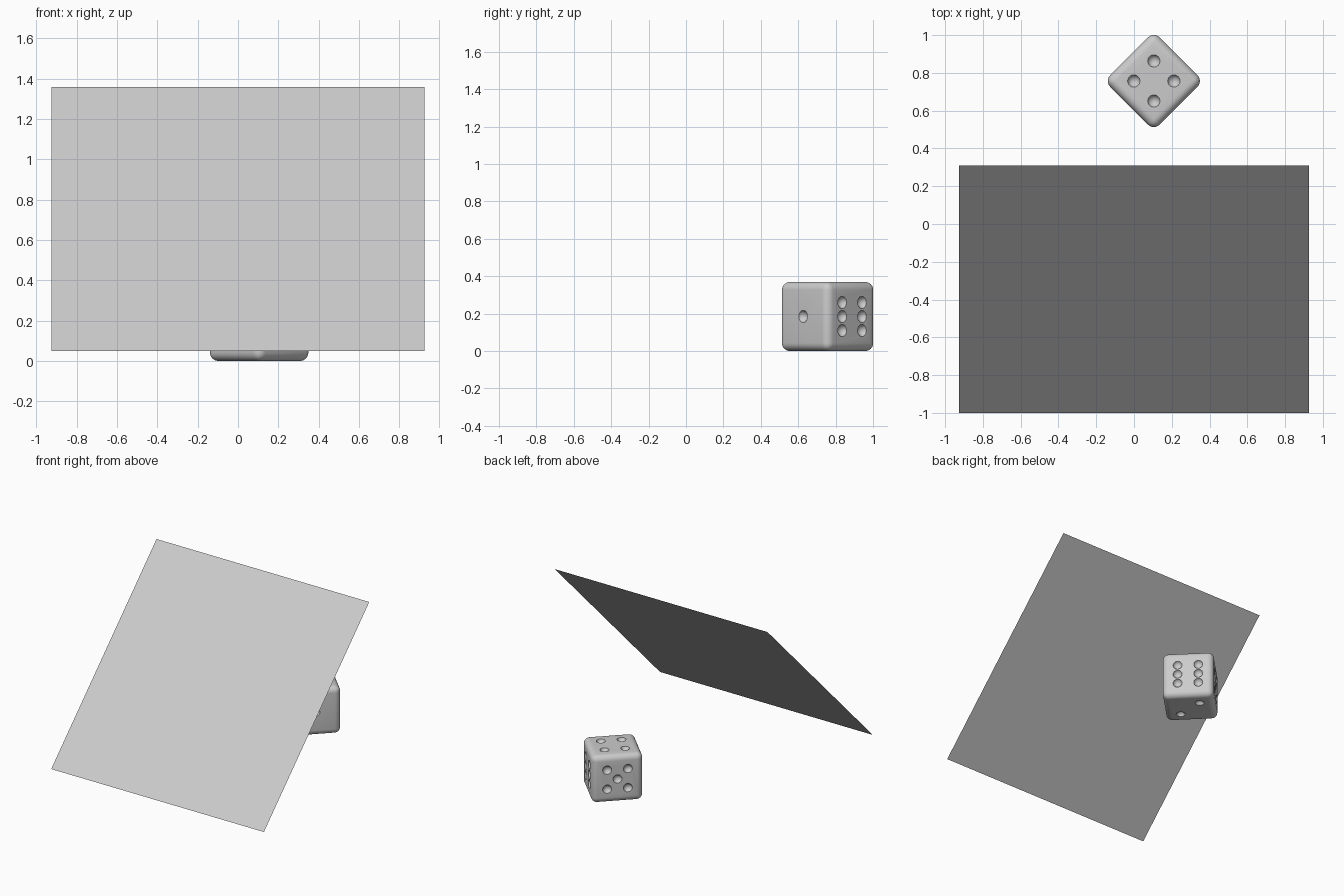
import bpy
import bmesh
import math
from mathutils import Matrix, Vector

if "Cube" in bpy.data.objects:
    bpy.data.objects.remove(bpy.data.objects["Cube"])

SIZE, ROUND = 0.37, 0.043
HALF = SIZE / 2
GAP, PIP_R, PIP_LIFT = 0.075, 0.034, 0.009


def make_object(name, bm):
    mesh = bpy.data.meshes.new(name)
    bm.to_mesh(mesh)
    bm.free()
    ob = bpy.data.objects.new(name, mesh)
    bpy.context.collection.objects.link(ob)
    return ob


# tilted square panel, a single sheet leaning back at 45 degrees
bpy.ops.mesh.primitive_plane_add(size=1.851, location=(0, -0.345, 0.705),
                                 rotation=(math.radians(45), 0, 0))
bpy.context.object.name = "tilted_panel"

# die body with rounded edges
bm = bmesh.new()
bmesh.ops.create_cube(bm, size=SIZE)
bmesh.ops.bevel(bm, geom=bm.edges[:], offset=ROUND, segments=6,
                profile=0.5, affect='EDGES')
die = make_object("die", bm)

# pip layouts on a 3 x 3 grid
one = [(0, 0)]
two = [(-1, -1), (1, 1)]
four = two + [(-1, 1), (1, -1)]
six = four + [(-1, 0), (1, 0)]
X, Y, Z = Vector((1, 0, 0)), Vector((0, 1, 0)), Vector((0, 0, 1))
faces = [(X, Y, Z, six), (-X, Y, Z, two + one), (Y, X, Z, four + one),
         (-Y, X, Z, one), (Z, X, Y, four), (-Z, X, Y, two)]

# spheres that carve the pips
bm = bmesh.new()
for normal, u, v, pips in faces:
    for a, b in pips:
        pos = normal * (HALF + PIP_LIFT) + u * a * GAP + v * b * GAP
        turn = normal.to_track_quat('Z', 'Y').to_matrix().to_4x4()
        bmesh.ops.create_uvsphere(bm, u_segments=24, v_segments=16, radius=PIP_R,
                                  matrix=Matrix.Translation(pos) @ turn)
cutter = make_object("pip_cutter", bm)

cut = die.modifiers.new("pips", 'BOOLEAN')
cut.operation = 'DIFFERENCE'
cut.solver = 'EXACT'
cut.object = cutter
bpy.ops.object.select_all(action='DESELECT')
die.select_set(True)
bpy.context.view_layer.objects.active = die
bpy.ops.object.modifier_apply(modifier=cut.name)
bpy.data.objects.remove(cutter)
bpy.ops.object.shade_smooth_by_angle(angle=math.radians(30))

# die stands on the ground behind the panel, turned on its corner
die.location = (0.105, 0.757, HALF)
die.rotation_euler = (0, 0, math.radians(45))
